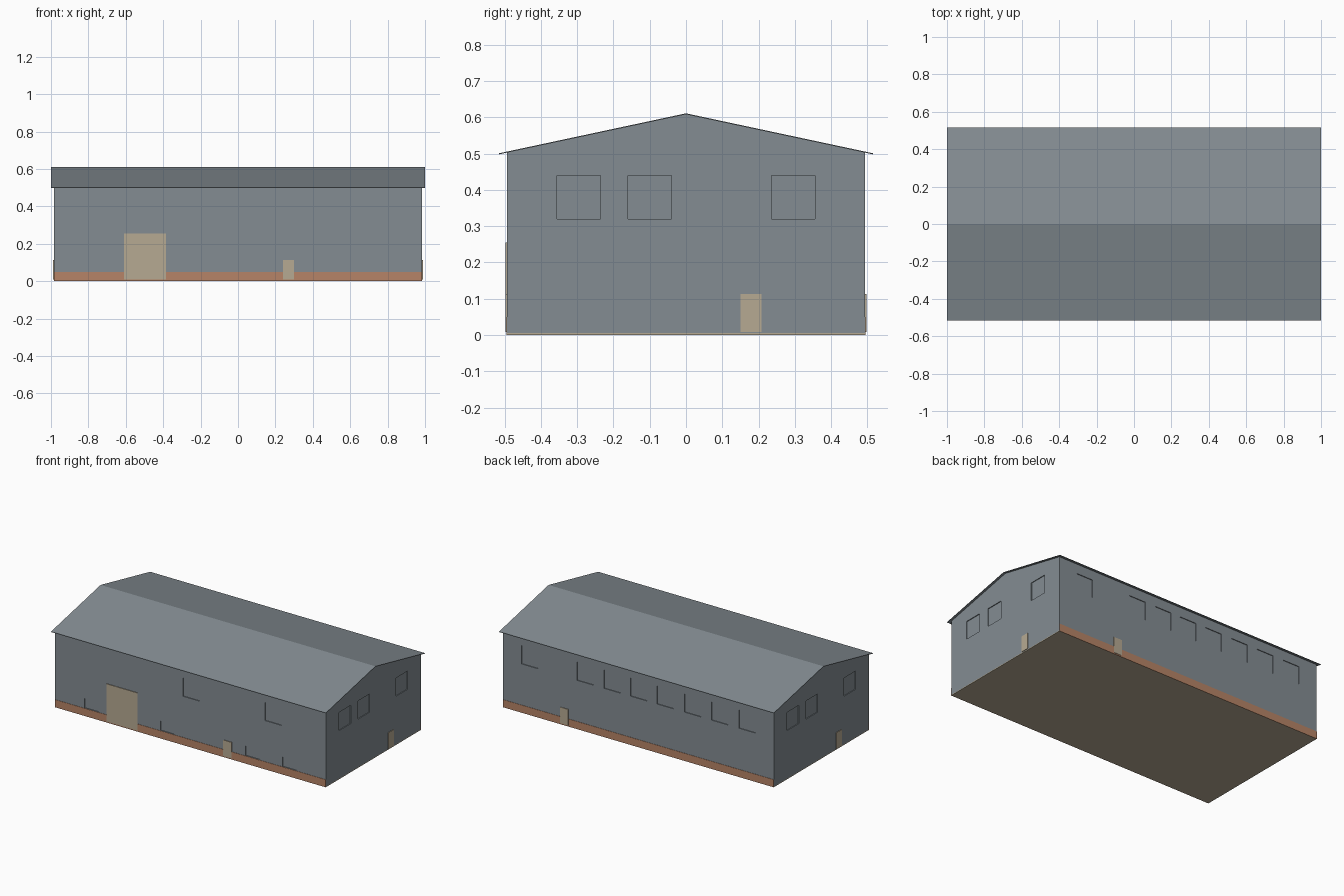
import bpy

cube = bpy.data.objects.get("Cube")
if cube:
    bpy.data.objects.remove(cube, do_unlink=True)


def material(name, rgb):
    m = bpy.data.materials.new(name)
    m.use_nodes = True
    m.diffuse_color = (*rgb, 1)
    m.node_tree.nodes["Principled BSDF"].inputs["Base Color"].default_value = (*rgb, 1)
    return m


GREY = material("blue grey cladding", (0.23, 0.265, 0.29))
BRICK = material("brick brown", (0.47, 0.23, 0.135))
BEIGE = material("beige", (0.47, 0.40, 0.29))

HX, HY = 0.985, 0.493          # half size of the walls
EAVE, RIDGE = 0.503, 0.608


def box(name, lo, hi, mat):
    bpy.ops.mesh.primitive_cube_add(size=1)
    ob = bpy.context.object
    ob.name = name
    ob.location = [(a + b) / 2 for a, b in zip(lo, hi)]
    ob.scale = [abs(b - a) for a, b in zip(lo, hi)]
    ob.data.materials.append(mat)
    return ob


def prism(name, profile, half, mat):
    """Extrude a y-z profile along x."""
    n = len(profile)
    verts = [(x, y, z) for x in (-half, half) for y, z in profile]
    faces = [tuple(range(n))[::-1], tuple(range(n, 2 * n))]
    faces += [(i, (i + 1) % n, n + (i + 1) % n, n + i) for i in range(n)]
    me = bpy.data.meshes.new(name)
    me.from_pydata(verts, [], faces)
    me.materials.append(mat)
    ob = bpy.data.objects.new(name, me)
    bpy.context.collection.objects.link(ob)
    return ob


def on_wall(name, side, a, b, z0, z1, inner, outer, mat):
    """Box on a wall, spanning a..b along it and inner..outer across its plane."""
    axis, sign = side
    h = HX if axis == "x" else HY
    p, q = sorted((sign * (h + inner), sign * (h + outer)))
    if axis == "x":
        return box(name, (p, a, z0), (q, b, z1), mat)
    return box(name, (a, p, z0), (b, q, z1), mat)


FRONT, BACK, LEFT, RIGHT = ("y", -1), ("y", 1), ("x", 1), ("x", -1)

# Main hall with gabled ends
walls = prism("walls", [(-HY, 0.005), (HY, 0.005), (HY, EAVE), (0, RIDGE), (-HY, EAVE)], HX, GREY)
box("floor_slab", (-HX, -HY, 0), (HX, HY, 0.005), BEIGE)

# Thin pitched roof sheet with overhang
ey, ez, t = 0.515, 0.498, 0.003
prism("roof", [(-ey, ez), (0, RIDGE), (ey, ez), (ey, ez + t), (0, RIDGE + t), (-ey, ez + t)][::-1], 1.0, GREY)

# Brick plinth along both long walls
for side, label in ((FRONT, "front"), (BACK, "back")):
    on_wall(label + "_plinth", side, -HX, HX, 0, 0.05, -0.001, 0.002, BRICK)

# Shallow window recesses
windows = [(FRONT, x, x + 0.12, 0.32, 0.44) for x in (-0.055, 0.54)]
windows += [(FRONT, x, x + 0.1, 0.052, 0.115) for x in (-0.77, -0.22, 0.40, 0.67)]
windows += [(BACK, x - 0.12, x, 0.32, 0.44)
            for x in (0.85, 0.447, 0.25, 0.06, -0.135, -0.335, -0.53, -0.73)]
for y in (-0.355, -0.16, 0.235):
    windows.append((LEFT, y, y + 0.12, 0.32, 0.44))
    windows.append((RIGHT, -y - 0.12, -y, 0.32, 0.44))
cutters = bpy.data.collections.new("window_cutters")
bpy.context.scene.collection.children.link(cutters)
for side, a, b, z0, z1 in windows:
    c = on_wall("window_cutter", side, a, b, z0, z1, -0.005, 0.02, GREY)
    for col in list(c.users_collection):
        col.objects.unlink(c)
    cutters.objects.link(c)
    c.hide_render = True
    c.hide_viewport = True
    c.display_type = "WIRE"
cut = walls.modifiers.new("window_recesses", "BOOLEAN")
cut.operand_type = "COLLECTION"
cut.collection = cutters
cut.solver = "EXACT"

# Doors, standing slightly proud of the walls
for name, side, a, b, top in (
        ("large_front_door", FRONT, -0.61, -0.385, 0.255),
        ("small_front_door", FRONT, 0.24, 0.30, 0.113),
        ("back_door", BACK, 0.51, 0.57, 0.113),
        ("left_end_door", LEFT, 0.15, 0.208, 0.113),
        ("right_end_door", RIGHT, -0.208, -0.15, 0.113)):
    on_wall(name, side, a, b, 0.008, top, -0.001, 0.004, BEIGE)
